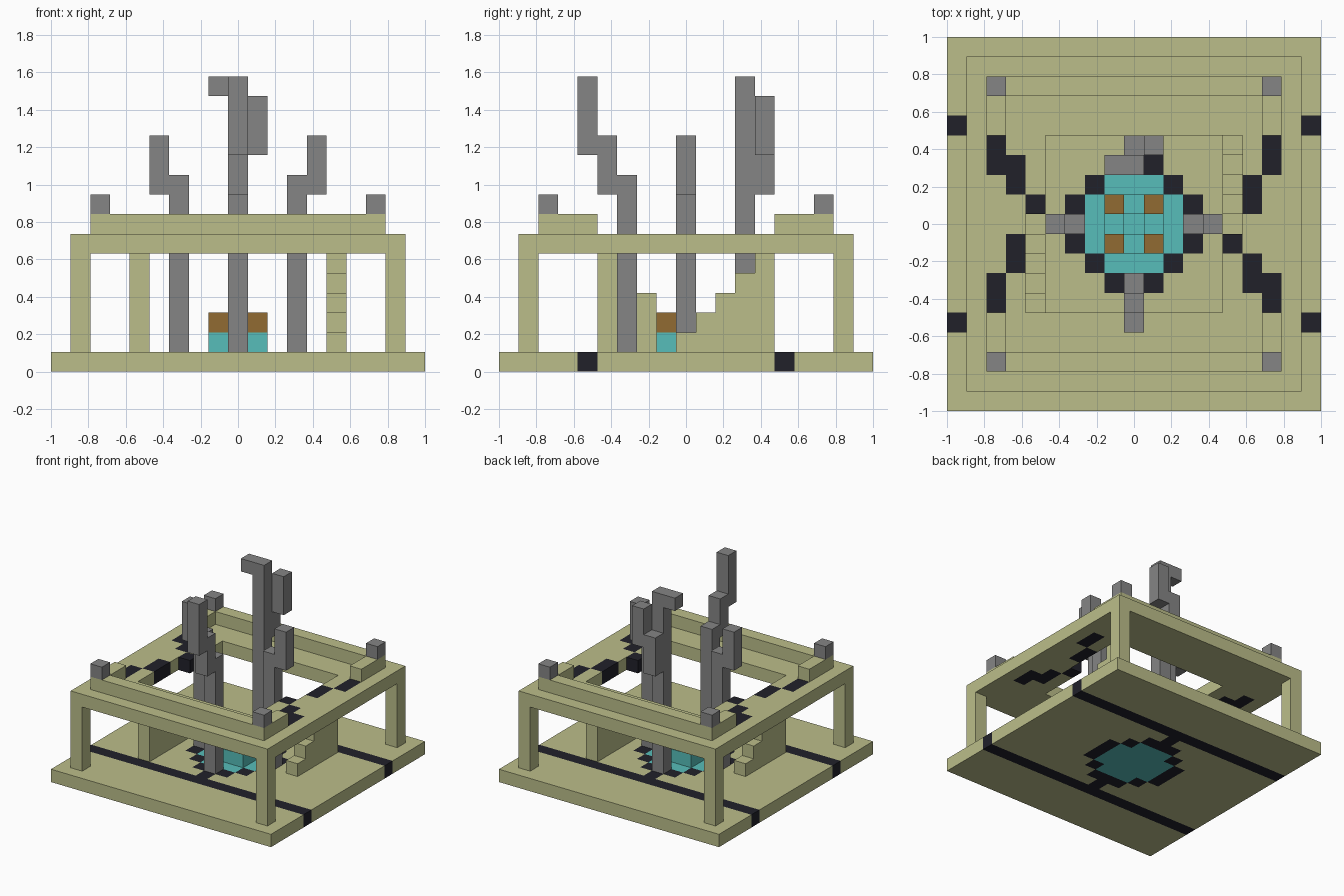
import bpy, bmesh
from mathutils import Matrix, Vector

cube = bpy.data.objects.get("Cube")
if cube:
    bpy.data.objects.remove(cube, do_unlink=True)

U = 2 / 19  # size of one block


def material(name, rgb):
    m = bpy.data.materials.new(name)
    m.use_nodes = True
    m.diffuse_color = (*rgb, 1)
    m.node_tree.nodes["Principled BSDF"].inputs["Base Color"].default_value = (*rgb, 1)
    return m


sand = material("sandstone", (0.50, 0.515, 0.255))
black = material("black", (0.015, 0.015, 0.023))
grey = material("grey stone", (0.235, 0.235, 0.235))
teal = material("teal", (0.095, 0.515, 0.49))
brown = material("brown", (0.283, 0.147, 0.032))


def finish(name, bm, mats):
    mesh = bpy.data.meshes.new(name)
    bmesh.ops.recalc_face_normals(bm, faces=bm.faces[:])
    bm.to_mesh(mesh)
    bm.free()
    for m in mats:
        mesh.materials.append(m)
    ob = bpy.data.objects.new(name, mesh)
    bpy.context.collection.objects.link(ob)
    return ob


def blocks(name, mat, *boxes):
    """Boxes given as block ranges: low corner and high corner, inclusive."""
    bm = bmesh.new()
    for lo, hi in boxes:
        lo, hi = Vector(lo), Vector(hi)
        centre = (lo + hi) / 2 + Vector((0, 0, 0.5))
        size = hi - lo + Vector((1, 1, 1))
        bmesh.ops.create_cube(bm, size=1, matrix=Matrix.Translation(centre * U)
                              @ Matrix.Diagonal((*(size * U), 1)))
    return finish(name, bm, [mat])


def slab(name, reach, level, mats, colour, hole=lambda i, j: False):
    """One block thick floor whose cells are coloured, or left out, by a rule."""
    bm = bmesh.new()
    span = range(-reach, reach + 1)
    for i in span:
        for j in span:
            if hole(i, j):
                continue
            corners = [(i + a, j + b, level) for a, b in
                       ((-.5, -.5), (.5, -.5), (.5, .5), (-.5, .5))]
            f = bm.faces.new([bm.verts.new(Vector(c) * U) for c in corners])
            f.material_index = colour(i, j)
    bmesh.ops.remove_doubles(bm, verts=bm.verts[:], dist=U / 100)
    made = bmesh.ops.extrude_face_region(bm, geom=bm.faces[:], use_keep_orig=True)
    top = [g for g in made["geom"] if isinstance(g, bmesh.types.BMVert)]
    bmesh.ops.translate(bm, verts=top, vec=(0, 0, U))
    # side walls take the colour of the cell they belong to
    for f in bm.faces:
        if abs(f.normal.z) < 0.5:
            cap = next(g for e in f.edges for g in e.link_faces
                       if g is not f and abs(g.normal.z) > 0.5)
            f.material_index = cap.material_index
    return finish(name, bm, mats)


# Base with two stripes, a round pool and its dotted rim
def base_colour(i, j):
    a, b = abs(i), abs(j)
    if b == 5 or (a, b) == (0, 4):
        return 1
    if a <= 2 and b <= 2 and a + b <= 3:
        return 2
    return 1 if a <= 3 and b <= 3 and a + b <= 4 else 0


slab("base", 9, 0, [sand, black, teal], base_colour)

# Upper deck with a stepped opening and dark winding paths
half_path = {(-7, 4), (-7, 3), (-6, 3), (-6, 2), (-5, 1), (7, 4), (7, 3), (6, 2), (6, 1)}
path = half_path | {(-i, -j) for i, j in half_path}


def opening(i, j):
    return abs(j) <= 4 and (abs(i) <= 4 or (i == 5 and j >= 0) or (i == -5 and j <= 0))


slab("deck", 8, 6, [sand, black], lambda i, j: int((i, j) in path), opening)

# Corner legs, railings and finials
for sx, side in ((-1, "right"), (1, "left")):
    for sy, end in ((-1, "front"), (1, "back")):
        tag = f"{end}_{side}"
        blocks("leg_" + tag, sand, ((8 * sx, 8 * sy, 1), (8 * sx, 8 * sy, 5)))
        blocks("finial_" + tag, grey, ((7 * sx, 7 * sy, 8), (7 * sx, 7 * sy, 8)))
        ys = sorted((5 * sy, 6 * sy))
        blocks("side_rail_" + tag, sand, ((7 * sx, ys[0], 7), (7 * sx, ys[1], 7)))
for sy, end in ((-1, "front"), (1, "back")):
    blocks("rail_" + end, sand, ((-7, 7 * sy, 7), (7, 7 * sy, 7)))

# Two opposite staircases
for s, side in ((-1, "right"), (1, "left")):
    blocks("stairs_" + side, sand,
           *[((5 * s, n * s, 1), (5 * s, n * s, n + 1)) for n in range(5)])

# Bent pillars around the pool
for s, side in ((-1, "right"), (1, "left")):
    blocks("pillar_" + side, grey, ((3 * s, 0, 1), (3 * s, 0, 9)),
           ((4 * s, 0, 9), (4 * s, 0, 11)))
blocks("pillar_front", grey, ((0, -3, 1), (0, -3, 9)),
       ((0, -4, 9), (0, -4, 11)), ((0, -5, 11), (0, -5, 14)))
blocks("pillar_back", grey, ((0, 3, 1), (0, 3, 14)), ((-1, 3, 14), (-1, 3, 14)),
       ((0, 4, 9), (0, 4, 11)), ((1, 4, 11), (1, 4, 13)))

# Raised pool ring with four corner caps
blocks("pool_ring", teal, ((-1, -1, 1), (1, -1, 1)), ((-1, 1, 1), (1, 1, 1)),
       ((-1, 0, 1), (-1, 0, 1)), ((1, 0, 1), (1, 0, 1)))
blocks("pool_caps", brown, *[((i, j, 2), (i, j, 2)) for i in (-1, 1) for j in (-1, 1)])
